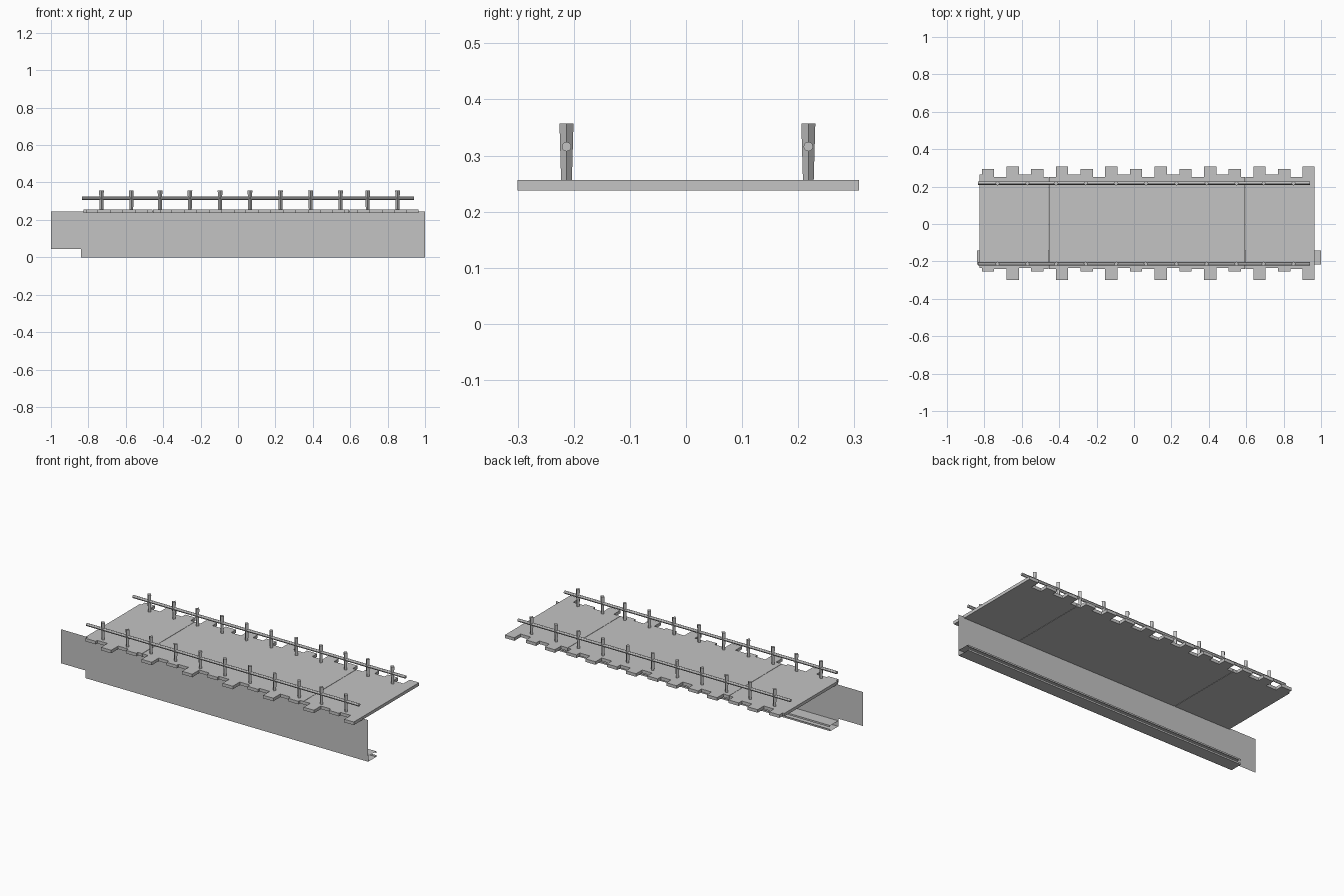
import bpy, bmesh, math

cube = bpy.data.objects.get("Cube")
if cube:
    bpy.data.objects.remove(cube)

grey = bpy.data.materials.new("plain_grey")
grey.use_nodes = True
colour = (0.55, 0.55, 0.55, 1)
grey.diffuse_color = colour
grey.node_tree.nodes["Principled BSDF"].inputs["Base Color"].default_value = colour


def finish(bm, name):
    mesh = bpy.data.meshes.new(name)
    bm.to_mesh(mesh)
    bm.free()
    obj = bpy.data.objects.new(name, mesh)
    bpy.context.collection.objects.link(obj)
    mesh.materials.append(grey)
    return obj


def sheet(name, profile, x0, x1):
    """Sweep an open (y, z) profile along x as thin sheet metal."""
    bm = bmesh.new()
    rows = [[bm.verts.new((x, y, z)) for y, z in profile] for x in (x0, x1)]
    for i in range(len(profile) - 1):
        bm.faces.new((rows[0][i], rows[1][i], rows[1][i + 1], rows[0][i + 1]))
    return finish(bm, name)


# Deck panels with stepped plank ends along both long edges
CELL, ORIGIN = 0.066, -0.682
BACK = (0.308, 0.265, 0.295, 0.25)
FRONT = (-0.3, -0.235, -0.255, -0.24)
DECK_LOW, DECK_TOP = 0.238, 0.256


def deck_panel(name, x0, x1):
    first = math.floor((x0 - ORIGIN) / CELL)
    last = math.floor((x1 - ORIGIN) / CELL)
    front, back = [], []
    for k in range(first, last + 1):
        a = max(x0, ORIGIN + k * CELL)
        b = min(x1, ORIGIN + (k + 1) * CELL)
        if b - a < 0.002:
            continue
        front += [(a, FRONT[k % 4]), (b, FRONT[k % 4])]
        back += [(a, BACK[k % 4]), (b, BACK[k % 4])]
    bm = bmesh.new()
    base = bm.faces.new([bm.verts.new((x, y, DECK_LOW)) for x, y in front + back[::-1]])
    top = bmesh.ops.extrude_face_region(bm, geom=[base], use_keep_orig=True)["geom"]
    for v in top:
        if isinstance(v, bmesh.types.BMVert):
            v.co.z = DECK_TOP
    bmesh.ops.recalc_face_normals(bm, faces=bm.faces)
    return finish(bm, name)


deck_panel("deck_right", -0.825, -0.457)
deck_panel("deck_middle", -0.455, 0.594)
deck_panel("deck_left", 0.596, 0.964)

# Front skirt sheet, notched at its lower right end
WALL_Y = -0.217
sheet("front_skirt", [(WALL_Y, 0.045), (WALL_Y, 0.245)], -1, 1)
sheet("front_skirt_foot", [(WALL_Y, 0), (WALL_Y, 0.045)], -0.84, 1)

# Lipped channel behind the foot of the skirt
LIP_Y = -0.142
sheet("channel", [(LIP_Y, 0.023), (LIP_Y, 0.033), (WALL_Y + 0.001, 0.033),
                  (WALL_Y + 0.001, 0), (LIP_Y, 0), (LIP_Y, 0.01)], -0.84, 1)

# Railings: tapered diamond posts carrying a round rail
POSTS = (-0.73, -0.57, -0.417, -0.257, -0.096, 0.064, 0.227, 0.388, 0.548, 0.693, 0.853)
for side, y in (("front", -0.213), ("back", 0.218)):
    for i, x in enumerate(POSTS):
        bpy.ops.mesh.primitive_cone_add(vertices=4, radius1=0.0095, radius2=0.0125,
                                        depth=0.105, location=(x, y, 0.3045))
        post = bpy.context.object
        post.name = f"{side}_post_{i + 1}"
        post.data.materials.append(grey)
    bpy.ops.mesh.primitive_cylinder_add(vertices=12, radius=0.0085, depth=1.775,
                                        location=(0.0525, y, 0.316),
                                        rotation=(0, math.pi / 2, 0))
    rail = bpy.context.object
    rail.name = f"{side}_rail"
    rail.data.materials.append(grey)
    bpy.ops.object.shade_smooth_by_angle()
